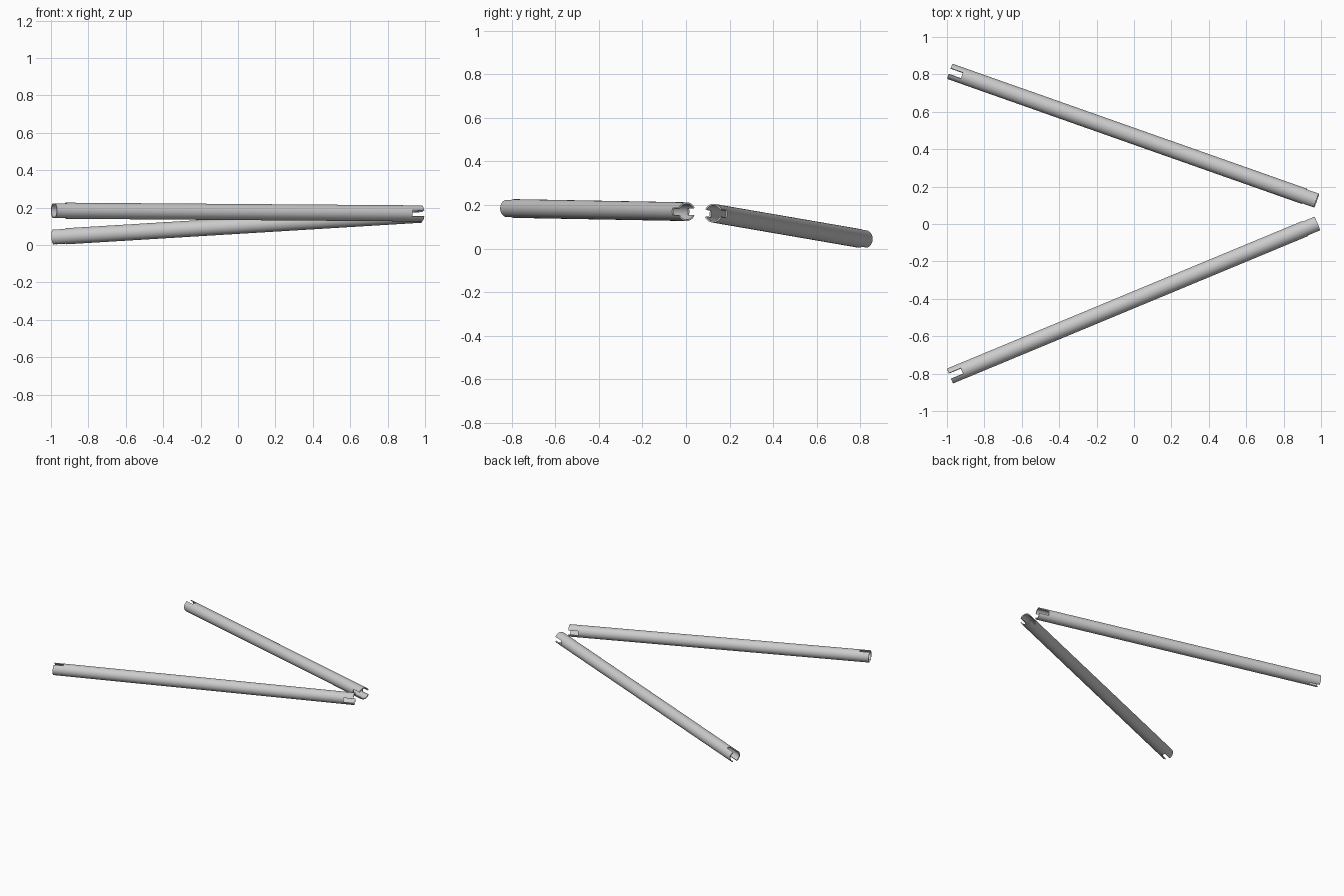
import bpy, bmesh, math
from mathutils import Vector

if "Cube" in bpy.data.objects:
    bpy.data.objects.remove(bpy.data.objects["Cube"])

R, WALL = 0.043, 0.007     # outer radius, wall thickness
SIDES, HALF = 60, 4        # 6 degree steps; slots span +-4 steps
DEPTH = 0.07               # slot depth


def slotted_tube(name, left, right):
    left, right = Vector(left), Vector(right)
    d = (right - left).normalized()
    side = d.cross(Vector((0, 0, 1))).normalized()
    up = side.cross(d)
    length = (right - left).length
    bm = bmesh.new()

    # rings along the tube
    rings = []
    for t in (0, DEPTH, length - DEPTH, length):
        ring = []
        for i in range(SIDES):
            a = 2 * math.pi * i / SIDES
            ring.append(bm.verts.new(left + d * t + R * (side * math.cos(a) + up * math.sin(a))))
        rings.append(ring)

    # walls, leaving a vertical slot at the left end and a sideways one at the right
    half_turn = SIDES // 2
    for k in range(3):
        for i in range(SIDES):
            centre = {0: SIDES // 4, 2: 0}.get(k)
            if centre is not None and (i - centre + HALF) % half_turn < 2 * HALF:
                continue
            j = (i + 1) % SIDES
            bm.faces.new((rings[k][i], rings[k][j], rings[k + 1][j], rings[k + 1][i]))
    bmesh.ops.recalc_face_normals(bm, faces=bm.faces)
    bm.normal_update()
    f = bm.faces[:][SIDES]
    mid = f.calc_center_median() - left
    if f.normal.dot(mid - d * mid.dot(d)) < 0:
        bmesh.ops.reverse_faces(bm, faces=bm.faces)

    me = bpy.data.meshes.new(name)
    bm.to_mesh(me)
    bm.free()
    ob = bpy.data.objects.new(name, me)
    bpy.context.collection.objects.link(ob)

    # wall thickness, grown inwards
    mod = ob.modifiers.new("wall", 'SOLIDIFY')
    mod.thickness = WALL
    mod.offset = -1
    bpy.ops.object.select_all(action='DESELECT')
    ob.select_set(True)
    bpy.context.view_layer.objects.active = ob
    bpy.ops.object.modifier_apply(modifier="wall")
    bpy.ops.object.shade_smooth_by_angle(angle=math.radians(30))


# the two converging tubes
slotted_tube("back_tube", (-0.984, 0.816, 0.043), (0.976, 0.125, 0.162))
slotted_tube("front_tube", (-0.984, -0.813, 0.184), (0.981, 0.003, 0.169))
